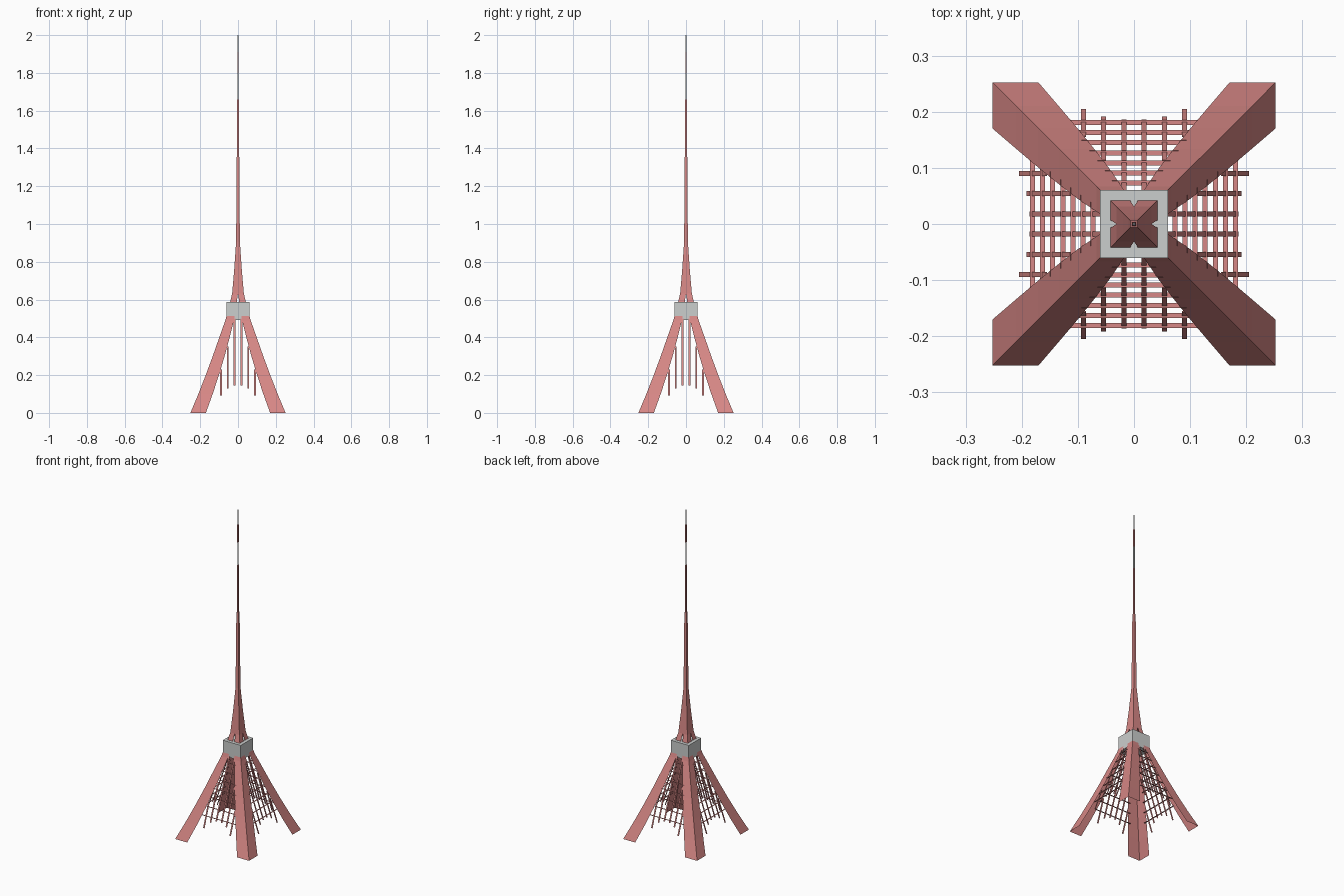
import bpy, bmesh, math
from mathutils import Matrix, Vector

cube = bpy.data.objects.get("Cube")
if cube:
    bpy.data.objects.remove(cube, do_unlink=True)


def material(name, rgb):
    m = bpy.data.materials.new(name)
    m.use_nodes = True
    m.diffuse_color = (*rgb, 1)
    m.node_tree.nodes["Principled BSDF"].inputs["Base Color"].default_value = (*rgb, 1)
    return m


RED = material("faded red", (0.68, 0.245, 0.237))
GREY = material("pale grey", (0.60, 0.62, 0.61))


def finish(bm, name, mat):
    me = bpy.data.meshes.new(name)
    bm.to_mesh(me)
    bm.free()
    me.materials.append(mat)
    ob = bpy.data.objects.new(name, me)
    bpy.context.collection.objects.link(ob)
    return ob


def skin(bm, rings):
    """Join neighbouring rings of points with quads, facing outward."""
    rings = [[bm.verts.new(p) for p in ring] for ring in rings]
    for lo, hi in zip(rings, rings[1:]):
        for i in range(len(lo) - 1):
            bm.faces.new((lo[i], lo[i + 1], hi[i + 1], hi[i]))
    return rings


def mast(name, profile, mat):
    """Closed square shaft from (half width, height) pairs."""
    bm = bmesh.new()
    skin(bm, [[(-r, -r, z), (r, -r, z), (r, r, z), (-r, r, z), (-r, -r, z)]
              for r, z in profile])
    for (r, z), flip in ((profile[0], -1), (profile[-1], 1)):
        bm.faces.new([bm.verts.new(p) for p in
                      ((-r, -r, z), (r, -r, z), (r, r, z), (-r, r, z))[::flip]])
    bmesh.ops.remove_doubles(bm, verts=bm.verts, dist=1e-5)
    return finish(bm, name, mat)


def slat(bm, p, q, side, width, thick):
    """Add a flat bar from p to q; side is its width direction."""
    p, q, side = Vector(p), Vector(q), Vector(side)
    normal = (q - p).normalized().cross(side)
    m = Matrix((q - p, side * width, normal * thick)).transposed().to_4x4()
    m.translation = (p + q) / 2
    bmesh.ops.create_cube(bm, size=1, matrix=m)


# Four curved legs of open angle section: (inner edge, outer corner, height)
LEG = [(0.170, 0.252, 0), (0.134, 0.210, 0.1), (0.101, 0.171, 0.2), (0.071, 0.134, 0.3),
       (0.044, 0.099, 0.4), (0.022, 0.067, 0.49), (0.007, 0.042, 0.585), (0.0, 0.031, 0.632)]
for i, corner in enumerate(("back_left", "back_right", "front_right", "front_left")):
    bm = bmesh.new()
    skin(bm, [[(b, a, z), (b, b, z), (a, b, z)] for a, b, z in LEG])
    bm.transform(Matrix.Rotation(i * math.pi / 2, 4, 'Z'))
    finish(bm, "leg_" + corner, RED)

# Observation deck
mast("deck", [(0.061, 0.492), (0.061, 0.587)], GREY)

# Upper tower and banded antenna
mast("upper_tower", [(0.031, 0.63), (0.020, 0.76), (0.010, 0.905), (0.0065, 1.37)], RED)
mast("antenna_base", [(0.0045, 1.37), (0.004, 1.66)], RED)
mast("antenna_lower_band", [(0.003, 1.66), (0.003, 1.8)], GREY)
mast("antenna_red_band", [(0.0035, 1.8), (0.003, 1.91)], RED)
mast("antenna_tip", [(0.002, 1.91), (0.002, 2.0)], GREY)


def plane_y(z):
    return 0.237 - 0.354 * z


def leg_inner(z):
    for (a, _, z0), (b, _, z1) in zip(LEG, LEG[1:]):
        if z0 <= z <= z1:
            return a + (b - a) * (z - z0) / (z1 - z0)


# Sloping lattice on every side, between the legs
for i, side in enumerate(("back", "right", "front", "left")):
    bm = bmesh.new()
    # Upright bars
    for x, low, high in ((0.018, 0.145, 0.5), (0.054, 0.13, 0.35), (0.09, 0.092, 0.23)):
        for s in (-1, 1):
            slat(bm, (s * x, plane_y(low), low), (s * x, plane_y(high), high),
                 (1, 0, 0), 0.009, 0.002)
    # Level bars, flat sheets lying horizontally
    for k in range(7):
        z = 0.158 + 0.051 * k
        w, y = leg_inner(z) + 0.011, plane_y(z)
        bm.faces.new([bm.verts.new((x, y + d, z)) for x, d in
                      ((-w, -0.0045), (w, -0.0045), (w, 0.0045), (-w, 0.0045))])
    bm.transform(Matrix.Rotation(i * math.pi / 2, 4, 'Z'))
    finish(bm, "lattice_" + side, RED)
